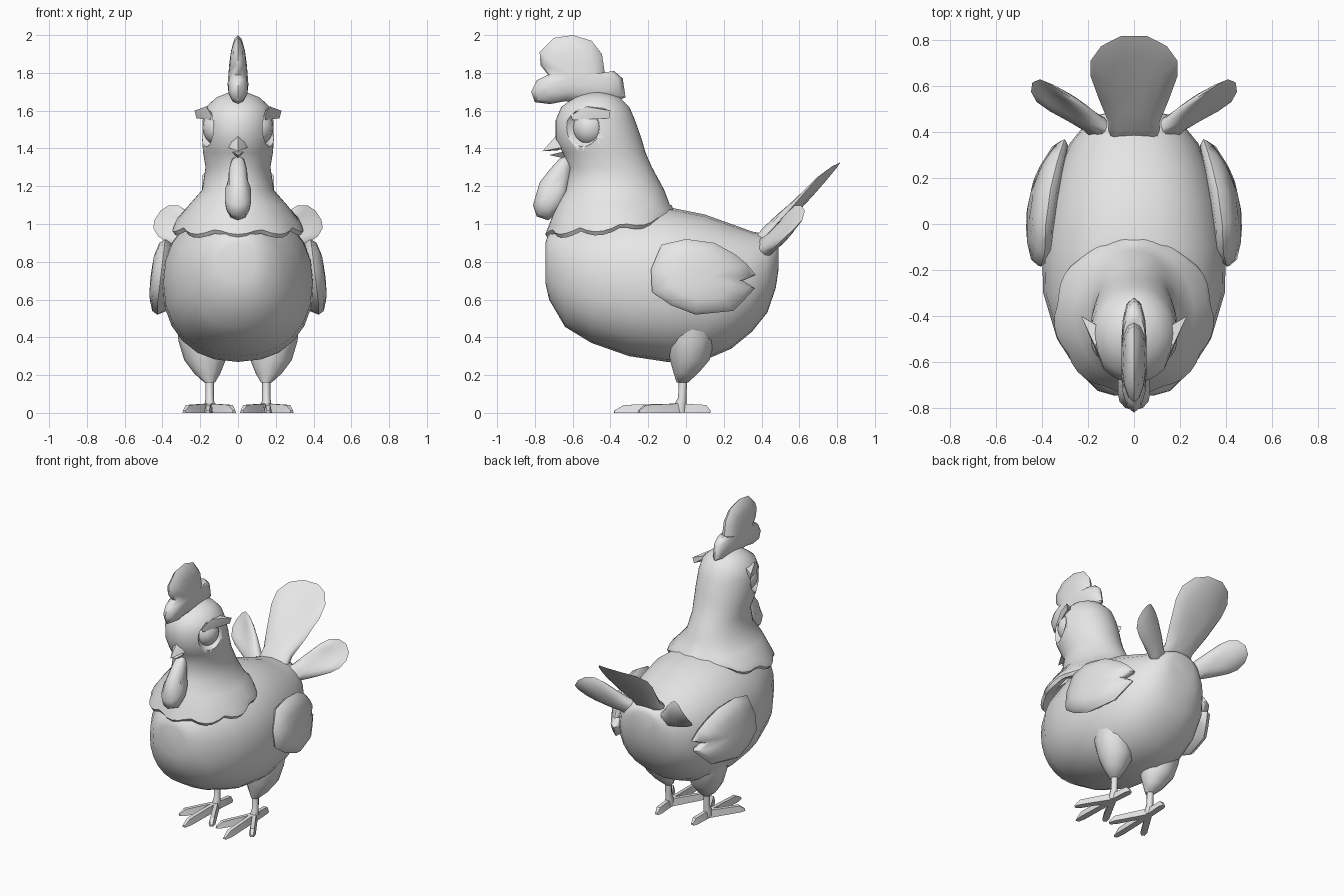
import bpy, bmesh, math
from mathutils import Vector

if "Cube" in bpy.data.objects:
    bpy.data.objects.remove(bpy.data.objects["Cube"])

grey = bpy.data.materials.new("light_grey")
grey.diffuse_color = (0.8, 0.8, 0.8, 1)
grey.use_nodes = True
grey.node_tree.nodes["Principled BSDF"].inputs["Base Color"].default_value = grey.diffuse_color


def finish(bm, name, angle=50):
    bmesh.ops.remove_doubles(bm, verts=bm.verts, dist=0.0005)
    bmesh.ops.recalc_face_normals(bm, faces=bm.faces)
    me = bpy.data.meshes.new(name)
    bm.to_mesh(me)
    bm.free()
    me.materials.append(grey)
    ob = bpy.data.objects.new(name, me)
    bpy.context.collection.objects.link(ob)
    bpy.ops.object.select_all(action='DESELECT')
    ob.select_set(True)
    bpy.context.view_layer.objects.active = ob
    bpy.ops.object.shade_smooth_by_angle(angle=math.radians(angle))
    return ob


def loft(name, rings, angle=50):
    """Skin a closed surface over rings of points."""
    bm = bmesh.new()
    rows = [[bm.verts.new(p) for p in r] for r in rings]
    n = len(rows[0])
    for a, b in zip(rows, rows[1:]):
        for i in range(n):
            bm.faces.new((a[i], a[(i + 1) % n], b[(i + 1) % n], b[i]))
    bm.faces.new(rows[0])
    bm.faces.new(rows[-1])
    return finish(bm, name, angle)


def puff(name, outline, centre, thick, place, angle=60):
    """Cushion shape: a flat outline bulging to both sides; place(u, v, w) gives the point."""
    rings = []
    for s, w in ((.3, -1), (.62, -.9), (.9, -.55), (1, 0), (.9, .55), (.62, .9), (.3, 1)):
        rings.append([place(centre[0] + (u - centre[0]) * s,
                            centre[1] + (v - centre[1]) * s, w * thick) for u, v in outline])
    return loft(name, rings, angle)


def hull(name, pts, angle=35):
    bm = bmesh.new()
    for p in pts:
        bm.verts.new(p)
    res = bmesh.ops.convex_hull(bm, input=bm.verts)
    bmesh.ops.delete(bm, geom=[g for g in res["geom_interior"] if isinstance(g, bmesh.types.BMVert)],
                     context='VERTS')
    return finish(bm, name, angle)


def ball(name, loc, radii):
    bm = bmesh.new()
    bmesh.ops.create_uvsphere(bm, u_segments=16, v_segments=10, radius=1)
    for v in bm.verts:
        v.co = Vector([l + c * r for l, c, r in zip(loc, v.co, radii)])
    return finish(bm, name)


def sgnpow(c, e):
    return math.copysign(abs(c) ** e, c)


N = 24
TURN = [2 * math.pi * i / N for i in range(N)]

# Body: upright rounded sections (y, bottom, top, half width)
body = [(-.745, .69, .90, .09), (-.725, .60, .96, .16), (-.64, .455, 1.0, .245), (-.5, .37, 1.04, .335),
        (-.3, .30, 1.08, .395), (-.1, .27, 1.09, .40), (.1, .28, 1.05, .37), (.24, .34, 1.0, .33),
        (.35, .43, .96, .28), (.43, .53, .945, .215), (.475, .66, .93, .15), (.49, .76, .90, .09)]
loft("body", [[(w * sgnpow(math.cos(t), .9), y, (a + b) / 2 + (b - a) / 2 * sgnpow(math.sin(t), .9))
               for t in TURN] for y, a, b, w in body])

# Neck and head: level sections (z, front, back, half width), ending in a scalloped collar
neck = [(1.10, -.685, -.085, .26), (1.18, -.64, -.115, .19), (1.3, -.615, -.18, .172),
        (1.38, -.655, -.215, .185), (1.45, -.69, -.235, .19), (1.55, -.69, -.27, .188),
        (1.62, -.66, -.30, .168), (1.67, -.59, -.35, .115), (1.70, -.52, -.43, .04)]


def collar(scale, lift):
    ring = []
    for i in range(48):
        t = 2 * math.pi * i / 48
        back = (1 + math.sin(t)) / 2
        scallop = abs(math.sin(4.5 * (t + math.pi / 2) + math.pi / 2))
        z = .955 + .09 * back ** 2 - .03 * scallop + lift
        r = scale * (.95 + .05 * scallop)
        ring.append((.35 * r * math.cos(t), -.395 + .35 * r * math.sin(t), z))
    return ring


head_rings = [collar(.8, .03), collar(.96, 0), collar(1.0, .02), collar(.96, .055)]
for z, f, b, w in neck:
    head_rings.append([(w * math.cos(2 * math.pi * i / 48),
                        (f + b) / 2 + (b - f) / 2 * math.sin(2 * math.pi * i / 48), z) for i in range(48)])
head = loft("neck_and_head", head_rings)

# Eye sockets cut from the head
for s in (-1, 1):
    cutter = ball("socket_cutter", (s * .19, -.56, 1.51), (.085, .105, .105))
    cutter.hide_render = True
    mod = head.modifiers.new("socket", 'BOOLEAN')
    mod.operation = 'DIFFERENCE'
    mod.object = cutter
    bpy.context.view_layer.objects.active = head
    bpy.ops.object.modifier_apply(modifier=mod.name)
    bpy.data.objects.remove(cutter)

# Beak
hull("upper_beak", [(0, -.76, 1.385), (.065, -.63, 1.41), (-.065, -.63, 1.41), (0, -.69, 1.465),
                    (0, -.63, 1.49), (.045, -.65, 1.455), (-.045, -.65, 1.455), (0, -.68, 1.39)])
hull("lower_beak", [(0, -.725, 1.365), (.045, -.62, 1.39), (-.045, -.62, 1.39), (0, -.63, 1.345)])

# Comb and wattle
puff("comb", [(-.64, 1.65), (-.72, 1.635), (-.80, 1.645), (-.82, 1.70), (-.79, 1.76), (-.73, 1.79),
              (-.77, 1.84), (-.775, 1.91), (-.70, 1.985), (-.60, 2.0), (-.50, 1.97), (-.445, 1.9),
              (-.43, 1.80), (-.38, 1.81), (-.335, 1.77), (-.32, 1.67), (-.40, 1.64), (-.52, 1.64)],
     (-.58, 1.78), 1, lambda u, v, w: (w * (.055 - .08 * max(0, v - 1.74)), u, v))
puff("wattle", [(-.62, 1.37), (-.67, 1.345), (-.72, 1.29), (-.775, 1.22), (-.81, 1.10), (-.79, 1.04),
                (-.73, 1.02), (-.66, 1.07), (-.62, 1.18), (-.605, 1.3)],
     (-.71, 1.17), .07, lambda u, v, w: (w * (1 if v < 1.2 else .75), u, v))

# Feather outline: half width at each fraction of the length
half = [(.6, -.15), (.58, .1), (.8, .35), (1, .62), (1, .78), (.75, .92), (.3, 1)]
feather = half + [(-u, v) for u, v in reversed(half)]


def tail_feather(name, root, tip, across, width):
    root, along = Vector(root), Vector(tip) - Vector(root)
    across = Vector(across).normalized()
    normal = across.cross(along).normalized()
    if normal.z < 0:
        normal = -normal
    # blades thin out toward the tip and cup slightly upward at the edges
    puff(name, feather, (0, .45), 1, lambda u, v, w:
         root + along * v + across * u * width
         + normal * (w * (.045 - .035 * max(v, 0)) + .035 * u * u * v))


tail_feather("tail_middle_feather", (0, .40, .92), (0, .82, 1.325), (1, 0, 0), .19)

wing = [(-.13, .89), (0, .92), (.15, .90), (.26, .84), (.32, .79), (.37, .73), (.30, .70), (.365, .66),
        (.31, .60), (.25, .54), (.05, .52), (-.08, .57), (-.18, .64), (-.185, .76)]


def ring(x, y, z, rx, ry, n=12):
    return [(x + rx * math.cos(2 * math.pi * i / n), y + ry * math.sin(2 * math.pi * i / n), z)
            for i in range(n)]


def toe(name, start, end):
    a, b = Vector(start), Vector(end)
    side = Vector((b.y - a.y, a.x - b.x, 0)).normalized()
    loft(name, [[p + side * w, p - side * w, p - side * w * .6 + Vector((0, 0, h)),
                 p + side * w * .6 + Vector((0, 0, h))]
                for p, w, h in ((a, .02, .05), (a.lerp(b, .85), .022, .042), (b, .012, .012))], 30)


# Paired parts
for s, side in ((1, "left"), (-1, "right")):
    ball(side + "_eye", (s * .1, -.51, 1.51), (.088, .09, .095))
    hull(side + "_brow", [(s * x, y, z) for x, y, z in (
        (.14, -.61, 1.575), (.145, -.6, 1.55), (.17, -.53, 1.622), (.23, -.40, 1.60),
        (.22, -.405, 1.56), (.13, -.46, 1.62), (.175, -.52, 1.59))])
    puff(side + "_wing", wing, (.08, .72), .055, lambda u, v, w: (
        s * (.408 - .6 * max(0, u + .05) ** 2 - .12 * (v - .73) + w), u, v))
    tail_feather(side + "_tail_feather", (s * .13, .40, .86), (s * .425, .625, 1.045),
                 (s * -.12, .05, .18), .10)
    # leg: feathered thigh, shank and four toes
    loft(side + "_thigh", [ring(s * .21, .04, .52, .12, .14), ring(s * .19, .025, .38, .125, .125),
                           ring(s * .175, .02, .28, .11, .105), ring(s * .163, .0, .21, .07, .065),
                           ring(s * .15, -.02, .16, .028, .03)])
    loft(side + "_shank", [ring(s * .15, -.015, .19, .022, .022, 8), ring(s * .15, -.02, .08, .022, .022, 8),
                           ring(s * .15, -.03, .045, .026, .032, 8), ring(s * .15, -.03, .005, .026, .03, 8)])
    for name, x, y in (("middle", .16, -.38), ("inner", .02, -.27), ("outer", .285, -.25), ("back", .14, .13)):
        toe(side + "_" + name + "_toe", (s * .15, -.03, 0), (s * x, y, 0))
